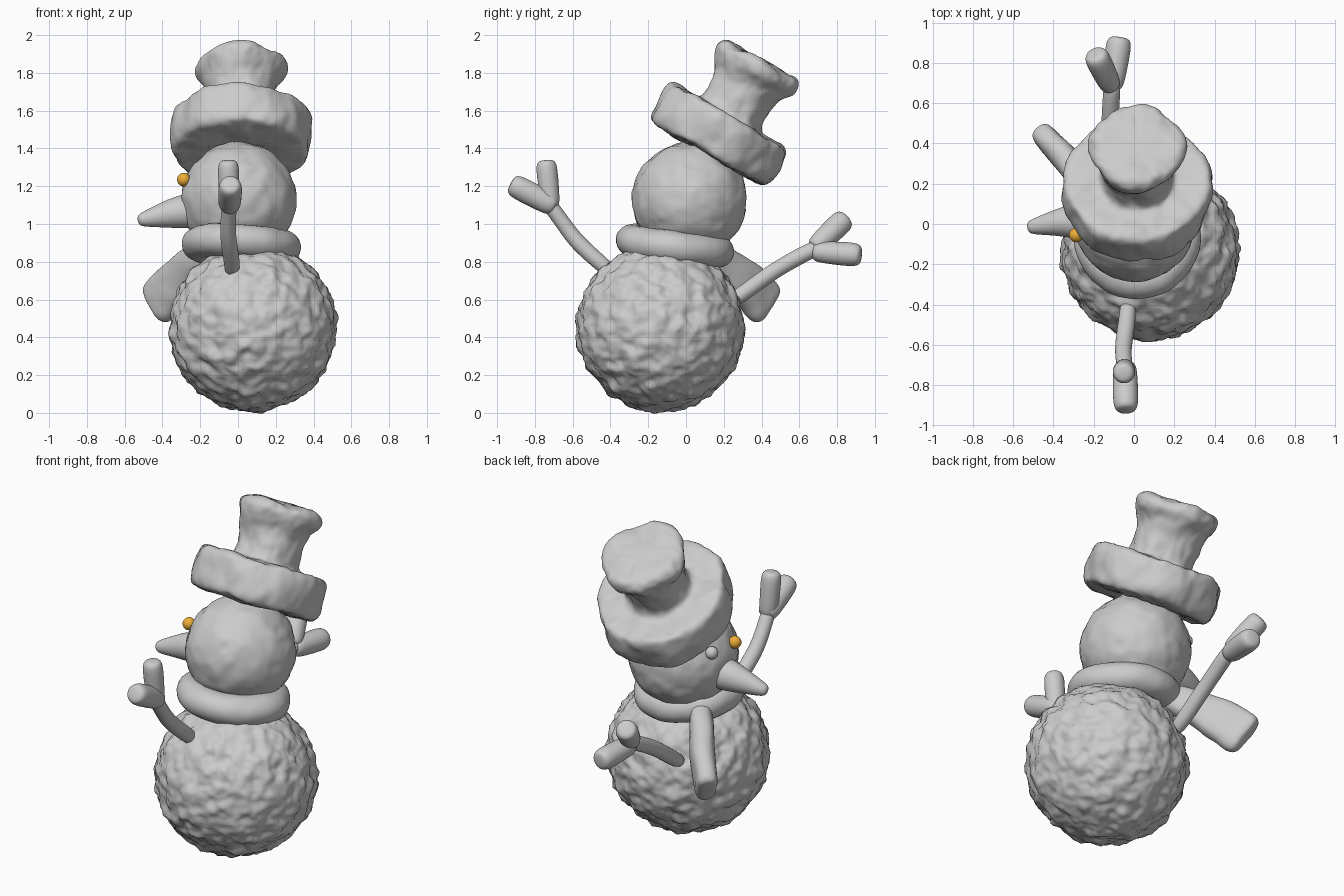
import bpy, bmesh, math
from mathutils import Vector, Matrix

if "Cube" in bpy.data.objects:
    bpy.data.objects.remove(bpy.data.objects["Cube"])


def add_object(name, bm, loc=(0, 0, 0), rot=(0, 0, 0)):
    bmesh.ops.recalc_face_normals(bm, faces=bm.faces)
    for f in bm.faces:
        f.smooth = True
    me = bpy.data.meshes.new(name)
    bm.to_mesh(me)
    bm.free()
    ob = bpy.data.objects.new(name, me)
    ob.location, ob.rotation_euler = loc, rot
    bpy.context.collection.objects.link(ob)
    return ob


def subsurf(ob, levels):
    m = ob.modifiers.new("smooth", 'SUBSURF')
    m.levels = m.render_levels = levels


def roughen(ob, scale, strength):
    tex = bpy.data.textures.new(ob.name + "_lumps", 'CLOUDS')
    tex.noise_scale = scale
    m = ob.modifiers.new("lumps", 'DISPLACE')
    m.texture, m.strength, m.mid_level = tex, strength, 0.5


def ball(name, loc, r, sub=5):
    bm = bmesh.new()
    bmesh.ops.create_icosphere(bm, subdivisions=sub, radius=r)
    return add_object(name, bm, loc)


def lathe(name, profile, loc, rot, steps=40):
    # closed profile loops and open profiles are both turned about local z
    bm = bmesh.new()
    vs = [bm.verts.new((r, 0, z)) for r, z in profile]
    es = [bm.edges.new(p) for p in zip(vs, vs[1:])]
    if profile[0][0] > 0:
        es.append(bm.edges.new((vs[-1], vs[0])))
    bmesh.ops.spin(bm, geom=vs + es, cent=(0, 0, 0), axis=(0, 0, 1),
                   angle=2 * math.pi, steps=steps)
    bmesh.ops.remove_doubles(bm, verts=bm.verts, dist=1e-4)
    return add_object(name, bm, loc, rot)


def loft(name, stations, side=(1, 0, 0), power=1.0, n=12):
    # stations: (point, half size along side, half size across side)
    bm = bmesh.new()
    pts = [Vector(s[0]) for s in stations]
    rings = []
    for i, (p, a, b) in enumerate(stations):
        t = (pts[min(i + 1, len(pts) - 1)] - pts[max(i - 1, 0)]).normalized()
        s = Vector(side)
        s = (s - t * s.dot(t)).normalized()
        u = t.cross(s)
        ring = []
        for k in range(n):
            c, d = math.cos(2 * math.pi * k / n), math.sin(2 * math.pi * k / n)
            c = math.copysign(abs(c) ** power, c)
            d = math.copysign(abs(d) ** power, d)
            ring.append(bm.verts.new(pts[i] + s * a * c + u * b * d))
        rings.append(ring)
    for r0, r1 in zip(rings, rings[1:]):
        for k in range(n):
            bm.faces.new((r0[k], r0[(k + 1) % n], r1[(k + 1) % n], r1[k]))
    bm.faces.new(rings[0])
    bm.faces.new(rings[-1])
    ob = add_object(name, bm)
    subsurf(ob, 2)
    return ob


def stub(name, start, end, r0, r1):
    # blunt rounded finger
    a, b = Vector(start), Vector(end)
    prof = [(0, .6), (.06, .95), (.3, 1), (.7, 1), (.92, .92), (1, .6)]
    return loft(name, [(a.lerp(b, t), k * (r0 + (r1 - r0) * t), k * (r0 + (r1 - r0) * t))
                       for t, k in prof])


# Snowballs
roughen(ball("body", (.08, -.135, .45), .44, 6), .075, .055)
roughen(ball("head", (.005, .018, 1.13), .303), .09, .024)

# Hat, tilted to the back
hat = lathe("hat", [(0, -.11), (.29, -.115), (.345, -.115), (.375, -.08), (.375, .07),
                    (.36, .115), (.32, .125), (.21, .115), (.182, .13), (.172, .19),
                    (.178, .26), (.2, .33), (.232, .385), (.24, .42), (.22, .455),
                    (.18, .465), (0, .468)],
            (.015, .17, 1.47), (math.radians(-30), 0, 0))
subsurf(hat, 2)
roughen(hat, .17, .05)

# Scarf ring and hanging tail
section = [(.225 + .095 * math.cos(a), .09 * math.sin(a))
           for a in (2 * math.pi * i / 12 for i in range(12))]
scarf = lathe("scarf_ring", section, (.015, -.06, .885), (math.radians(-7), math.radians(3), 0))
subsurf(scarf, 1)
roughen(scarf, .2, .02)
tail = loft("scarf_tail", [((-.14, .07, .87), .05, .06), ((-.19, .13, .84), .07, .09),
                           ((-.27, .24, .76), .068, .105), ((-.34, .33, .68), .068, .125),
                           ((-.41, .40, .60), .068, .135), ((-.435, .425, .57), .062, .125),
                           ((-.445, .435, .56), .04, .09)],
            side=(.75, .66, 0), power=.75)
roughen(tail, .15, .02)

# Nose
loft("nose", [((-.2, .02, 1.075), .10, .10), ((-.28, .015, 1.067), .095, .095),
              ((-.36, .01, 1.055), .075, .08), ((-.45, -.005, 1.035), .052, .055),
              ((-.51, -.015, 1.022), .038, .038), ((-.53, -.02, 1.018), .022, .022)],
     side=(0, 1, 0))

# Eyes
ball("eye_grey", (-.262, .13, 1.235), .036, 3)
eye = ball("eye_orange", (-.287, -.055, 1.235), .036, 3)
orange = bpy.data.materials.new("orange")
orange.diffuse_color = (.85, .42, .04, 1)
orange.use_nodes = True
orange.node_tree.nodes["Principled BSDF"].inputs["Base Color"].default_value = orange.diffuse_color
eye.data.materials.append(orange)

# Front arm with two fingers
loft("front_arm", [((-.03, -.38, .73), .04, .04), ((-.03, -.45, .79), .044, .044),
                   ((-.05, -.58, .905), .045, .045), ((-.055, -.64, .99), .042, .042),
                   ((-.045, -.72, 1.1), .042, .042), ((-.045, -.74, 1.12), .04, .04)])
stub("front_finger_up", (-.045, -.715, 1.08), (-.052, -.742, 1.34), .052, .062)
stub("front_finger_out", (-.045, -.69, 1.09), (-.04, -.93, 1.215), .062, .068)

# Back arm with two fingers
loft("back_arm", [((-.11, .2, .565), .04, .04), ((-.115, .3, .63), .044, .044),
                  ((-.12, .42, .72), .044, .044), ((-.12, .52, .785), .044, .044),
                  ((-.11, .66, .86), .045, .045), ((-.11, .7, .875), .04, .04)])
stub("back_finger_up", (-.11, .675, .87), (-.195, .85, 1.035), .056, .07)
stub("back_finger_out", (-.11, .67, .855), (-.07, .93, .835), .058, .07)
